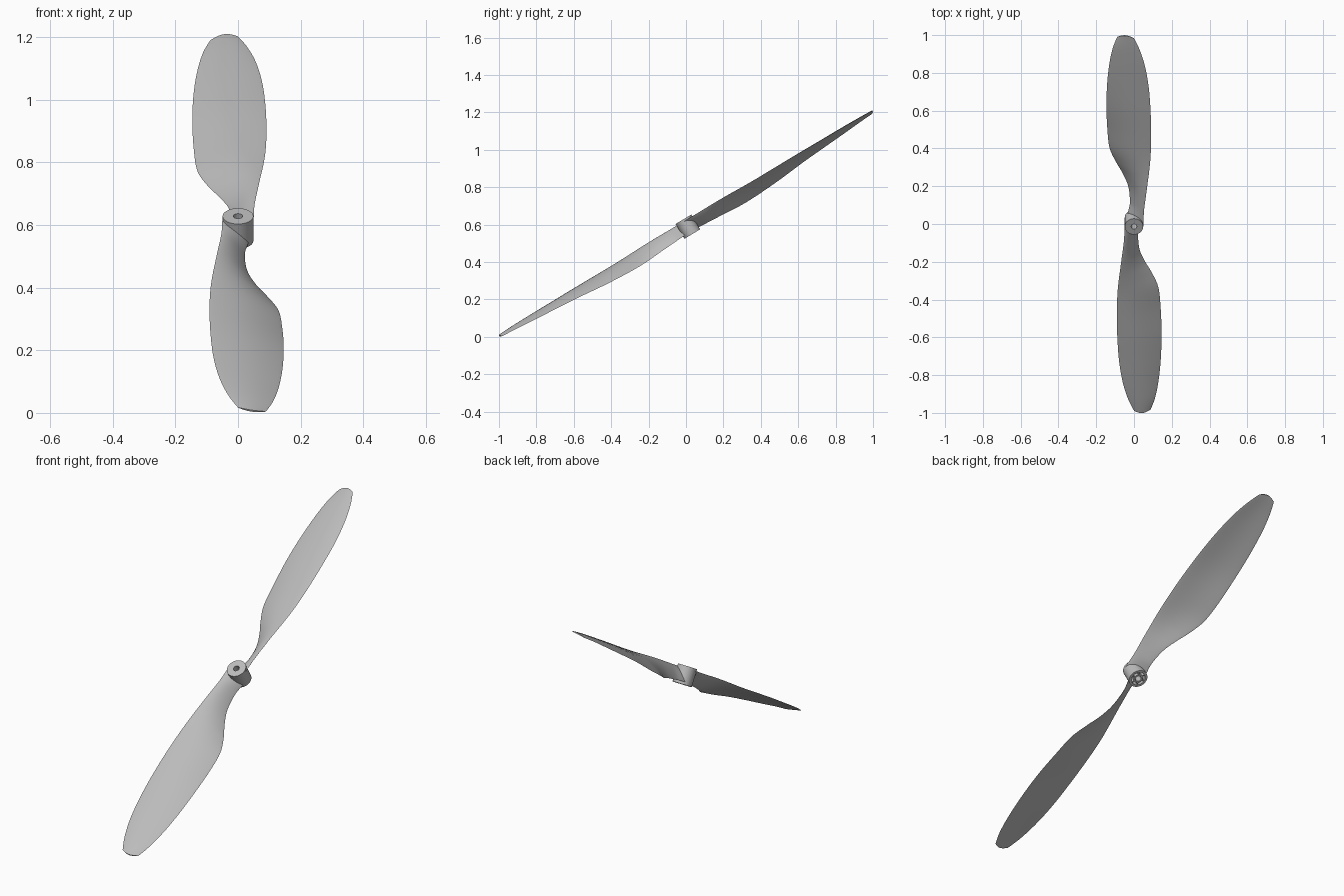
import bpy, bmesh, math
from mathutils import Matrix

if "Cube" in bpy.data.objects:
    bpy.data.objects.remove(bpy.data.objects["Cube"])

grey = bpy.data.materials.new("plain grey")
grey.diffuse_color = (0.5, 0.5, 0.5, 1)
grey.use_nodes = True
grey.node_tree.nodes["Principled BSDF"].inputs["Base Color"].default_value = grey.diffuse_color

# Local frame: y runs along the blade, z along the hub axis; then tilted
TILT = Matrix.Translation((0, 0, 0.605)) @ Matrix.Rotation(math.radians(31), 4, 'X')


def finish(name, bm, matrix):
    bmesh.ops.recalc_face_normals(bm, faces=bm.faces)
    bm.transform(matrix)
    me = bpy.data.meshes.new(name)
    bm.to_mesh(me)
    bm.free()
    ob = bpy.data.objects.new(name, me)
    bpy.context.collection.objects.link(ob)
    me.materials.append(grey)
    bpy.ops.object.select_all(action='DESELECT')
    ob.select_set(True)
    bpy.context.view_layer.objects.active = ob
    bpy.ops.object.shade_smooth_by_angle(angle=math.radians(40))
    return ob


# Blade stations: radius, left x, left height, right x, right height, thickness
STATIONS = [
    (0.00, -0.036, -0.050, 0.050, 0.016, 0.022),
    (0.09, -0.022, -0.054, 0.053, 0.016, 0.022),
    (0.19, -0.029, -0.060, 0.064, 0.017, 0.020),
    (0.27, -0.058, -0.066, 0.073, 0.016, 0.018),
    (0.34, -0.094, -0.068, 0.081, 0.014, 0.017),
    (0.43, -0.129, -0.065, 0.088, 0.012, 0.016),
    (0.55, -0.141, -0.057, 0.091, 0.012, 0.015),
    (0.70, -0.146, -0.042, 0.088, 0.012, 0.013),
    (0.85, -0.142, -0.031, 0.078, 0.010, 0.012),
    (0.98, -0.130, -0.022, 0.058, 0.009, 0.010),
    (1.08, -0.112, -0.014, 0.030, 0.007, 0.008),
    (1.15, -0.089, -0.010, 0.000, 0.005, 0.006),
]


def spline(pts, steps):
    out = []
    for i in range(len(pts) - 1):
        a, b, c, d = (pts[max(0, min(len(pts) - 1, i + k))] for k in (-1, 0, 1, 2))
        for s in range(steps):
            t = s / steps
            out.append([0.5 * (2 * q + (r - p) * t + (2 * p - 5 * q + 4 * r - w) * t * t
                               + (3 * q - p - 3 * r + w) * t ** 3)
                        for p, q, r, w in zip(a, b, c, d)])
    out.append(list(pts[-1]))
    return out


def blade(name, matrix):
    bm = bmesh.new()
    n = 14
    loop = [(i / n, 1) for i in range(n + 1)] + [(i / n, -1) for i in range(n - 1, 0, -1)]
    rings = []
    for rad, xl, zl, xr, zr, thick in spline(STATIONS, 5):
        ring = []
        for t, side in loop:
            t = 0.5 - 0.5 * math.cos(math.pi * t)
            x = xl + (xr - xl) * t
            bulge = math.sin(math.pi * t)
            chord = math.hypot(xr - xl, zr - zl)
            z = zl + (zr - zl) * t + 0.045 * chord * bulge
            z += side * 0.5 * thick * max(bulge, 0) ** 0.7
            # root wraps the hub, tip is gently rounded
            y = rad + math.sqrt(max(0, 0.042 ** 2 - x * x)) * max(0, 1 - rad / 0.1)
            y += 0.015 * bulge * max(0, (rad - 1.0) / 0.15)
            ring.append(bm.verts.new((x, y, z)))
        rings.append(ring)
    m = len(loop)
    for a, b in zip(rings, rings[1:]):
        for i in range(m):
            j = (i + 1) % m
            bm.faces.new((a[i], a[j], b[j], b[i]))
    bm.faces.new(rings[0])
    bm.faces.new(rings[-1])
    return finish(name, bm, matrix)


blade("upper_blade", TILT)
blade("lower_blade", TILT @ Matrix.Rotation(math.pi, 4, 'Z'))

# Hub: turned profile with a bore and a hollow underside
profile = [(0.015, 0.027), (0.049, 0.027), (0.049, -0.065), (0.037, -0.065),
           (0.037, -0.035), (0.024, -0.035), (0.024, -0.065), (0.015, -0.065)]
bm = bmesh.new()
N = 48
cols = [[bm.verts.new((r * math.cos(2 * math.pi * k / N), r * math.sin(2 * math.pi * k / N), z))
         for r, z in profile] for k in range(N)]
for k in range(N):
    a, b = cols[k], cols[(k + 1) % N]
    for i in range(len(profile)):
        j = (i + 1) % len(profile)
        bm.faces.new((a[i], a[j], b[j], b[i]))
finish("hub", bm, TILT)

# Ribs across the hollow underside of the hub
bm = bmesh.new()
for k in range(6):
    bmesh.ops.create_cube(bm, size=1, matrix=Matrix.Rotation(k * math.pi / 3, 4, 'Z')
                          @ Matrix.Translation((0.0305, 0, -0.048))
                          @ Matrix.Diagonal((0.016, 0.006, 0.032, 1)))
finish("hub_ribs", bm, TILT)
